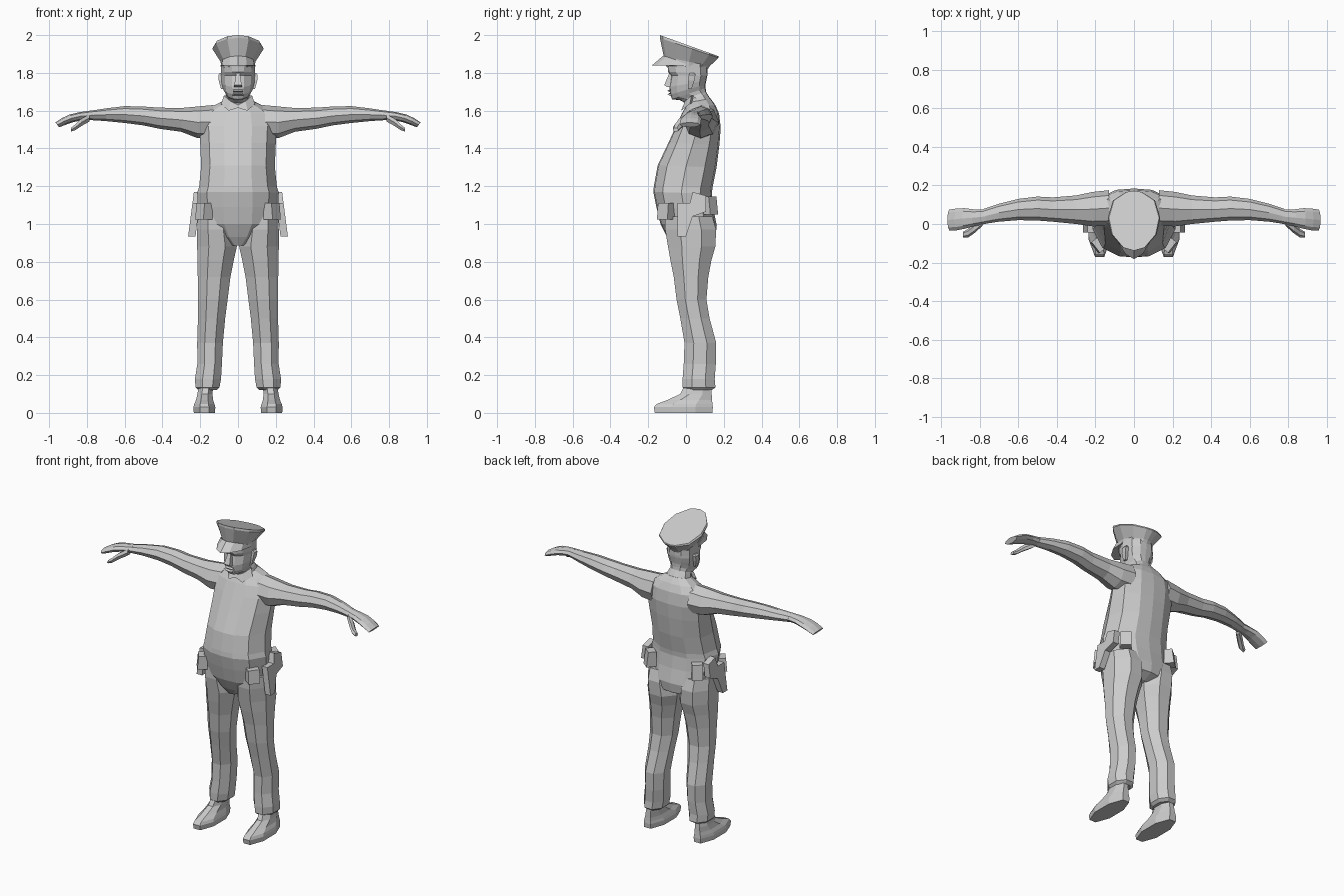
import bpy, bmesh, math

grey = bpy.data.materials.new("uniform grey")
grey.diffuse_color = (0.6, 0.6, 0.6, 1)


def finish(name, bm):
    bmesh.ops.recalc_face_normals(bm, faces=bm.faces)
    me = bpy.data.meshes.new(name)
    bm.to_mesh(me)
    bm.free()
    me.materials.append(grey)
    ob = bpy.data.objects.new(name, me)
    bpy.context.collection.objects.link(ob)


def loft(name, rings, sx=1):
    """Skin a list of closed rings and cap both ends."""
    bm = bmesh.new()
    vs = [[bm.verts.new((x * sx, y, z)) for x, y, z in r] for r in rings]
    n = len(vs[0])
    for a, b in zip(vs, vs[1:]):
        for i in range(n):
            j = (i + 1) % n
            bm.faces.new((a[i], a[j], b[j], b[i]))
    bm.faces.new(vs[0])
    bm.faces.new(vs[-1])
    finish(name, bm)


def pair(name, rings):
    loft("left_" + name, rings, 1)
    loft("right_" + name, rings, -1)


def section(zf, zb, w, yf, yb, shape):
    """Symmetric ring; shape = half outline as (width share, depth share)."""
    half = [(w * u, yf + (yb - yf) * v, zf + (zb - zf) * v) for u, v in shape]
    return half + [(-x, y, z) for x, y, z in reversed(half) if x > 1e-6]


def oval(z, x0, x1, y0, y1, n=8, dz=0):
    """Horizontal ring inside a box; dz raises the back."""
    r = []
    for i in range(n):
        a = 2 * math.pi * (i + 0.5) / n
        k = 1 / math.cos(math.pi / n)
        c, s = math.cos(a) * k, math.sin(a) * k
        r.append(((x0 + x1) / 2 + c * (x1 - x0) / 2, (y0 + y1) / 2 + s * (y1 - y0) / 2, z + dz * (s + 1) / 2))
    return r


def arm_ring(x, y0, y1, z0, z1, n=8, lean=0):
    """Upright ring across the arm."""
    return [(x + lean * s, (y0 + y1) / 2 + c * (y1 - y0) / 2, (z0 + z1) / 2 + s * (z1 - z0) / 2)
            for c, s in [(math.cos(2 * math.pi * i / n), math.sin(2 * math.pi * i / n)) for i in range(n)]]


def slab(x0, x1, y0, y1, z):
    return [(x0, y0, z), (x1, y0, z), (x1, y1, z), (x0, y1, z)]


# Torso with belly, hips and crotch
body = [(0, 0), (0.36, 0.02), (0.76, 0.16), (1, 0.48), (0.88, 0.8), (0.45, 0.97), (0, 1)]
loft("torso", [section(*r, body) for r in [
    (0.885, 0.90, 0.05, -0.07, 0.10), (0.93, 0.93, 0.13, -0.10, 0.155),
    (1.0, 0.99, 0.205, -0.135, 0.163), (1.09, 1.08, 0.212, -0.157, 0.145),
    (1.17, 1.16, 0.216, -0.173, 0.137), (1.20, 1.19, 0.206, -0.17, 0.14),
    (1.31, 1.30, 0.195, -0.15, 0.162), (1.43, 1.42, 0.20, -0.093, 0.177),
    (1.52, 1.51, 0.205, -0.052, 0.184), (1.585, 1.585, 0.19, -0.022, 0.175),
    (1.615, 1.63, 0.14, -0.005, 0.155), (1.64, 1.665, 0.075, 0.0, 0.13)]])

# Neck and head
skull = [(0, 0), (0.36, 0.03), (0.78, 0.2), (1, 0.5), (0.88, 0.82), (0.45, 0.98), (0, 1)]
loft("head", [section(*r, skull) for r in [
    (1.60, 1.63, 0.085, 0.0, 0.15), (1.64, 1.69, 0.068, -0.005, 0.112),
    (1.655, 1.70, 0.062, -0.03, 0.106), (1.66, 1.72, 0.066, -0.073, 0.104),
    (1.685, 1.74, 0.078, -0.084, 0.104), (1.725, 1.76, 0.086, -0.088, 0.108),
    (1.785, 1.785, 0.09, -0.078, 0.113), (1.805, 1.80, 0.09, -0.095, 0.114),
    (1.87, 1.85, 0.09, -0.10, 0.113)]])
loft("nose", [slab(-0.022, 0.022, -0.10, -0.07, 1.725), slab(-0.02, 0.02, -0.115, -0.07, 1.735),
              slab(-0.009, 0.009, -0.088, -0.07, 1.80)])
for name, z in (("upper_lip", 1.705), ("lower_lip", 1.687)):
    loft(name, [slab(-0.03, 0.03, -0.086, -0.06, z - 0.007), slab(-0.022, 0.022, -0.098, -0.06, z),
                slab(-0.028, 0.028, -0.088, -0.06, z + 0.006)])
pair("ear", [slab(0.075, 0.09, 0.01, 0.03, 1.715), slab(0.08, 0.102, 0.01, 0.045, 1.76),
             slab(0.08, 0.104, 0.015, 0.05, 1.79), slab(0.08, 0.095, 0.02, 0.045, 1.80)])

# Shirt collar flaps
pair("collar", [[(0.0, -0.02, 1.615), (0.05, -0.025, 1.60), (0.09, 0.02, 1.635), (0.07, 0.03, 1.64)],
                [(0.0, -0.005, 1.63), (0.04, -0.005, 1.65), (0.075, 0.03, 1.68), (0.06, 0.04, 1.68)]])

# Peaked cap: band, flared crown with sloping top, visor
cap = [(0, 0), (0.42, 0.05), (0.86, 0.27), (1, 0.55), (0.8, 0.84), (0.3, 0.98), (0, 1)]
loft("cap", [section(*r, cap) for r in [
    (1.835, 1.815, 0.088, -0.105, 0.112), (1.888, 1.835, 0.092, -0.118, 0.125),
    (1.985, 1.88, 0.136, -0.138, 0.172), (2.0, 1.888, 0.13, -0.138, 0.172)]])
brim = [(-0.094, 0.0, 1.835), (-0.085, -0.09, 1.84), (-0.045, -0.155, 1.84), (0, -0.182, 1.838),
        (0.045, -0.155, 1.84), (0.085, -0.09, 1.84), (0.094, 0.0, 1.835)]
loft("visor", [brim, [(x * 0.95, y * 0.66 - 0.002, z + 0.012 - 0.22 * y) for x, y, z in brim]])

# Arms and hands
pair("arm", [arm_ring(*r) for r in [
    (0.13, -0.01, 0.175, 1.45, 1.63), (0.215, -0.012, 0.166, 1.455, 1.622),
    (0.30, 0.0, 0.148, 1.488, 1.614), (0.42, 0.012, 0.138, 1.505, 1.616),
    (0.50, 0.018, 0.142, 1.522, 1.622), (0.60, 0.02, 0.13, 1.535, 1.624),
    (0.70, 0.012, 0.105, 1.545, 1.612), (0.78, 0.0, 0.078, 1.55, 1.60)]])
pair("hand", [arm_ring(*r, lean=0.01) for r in [
    (0.76, 0.003, 0.075, 1.552, 1.602), (0.83, -0.012, 0.076, 1.55, 1.592),
    (0.88, -0.025, 0.082, 1.54, 1.58), (0.92, -0.033, 0.08, 1.526, 1.562),
    (0.957, -0.033, 0.075, 1.512, 1.538)]])
pair("thumb", [arm_ring(*r, n=6) for r in [
    (0.785, -0.01, 0.03, 1.54, 1.585), (0.83, -0.05, 0.0, 1.515, 1.56),
    (0.86, -0.07, -0.025, 1.495, 1.53), (0.885, -0.07, -0.04, 1.487, 1.51)]])

# Trouser legs
pair("leg", [oval(*r) for r in [
    (0.12, 0.115, 0.21, 0.0, 0.135), (0.135, 0.098, 0.225, -0.018, 0.156),
    (0.18, 0.09, 0.228, -0.018, 0.152), (0.26, 0.085, 0.215, -0.012, 0.158),
    (0.37, 0.08, 0.216, -0.008, 0.16), (0.50, 0.068, 0.212, -0.03, 0.125),
    (0.60, 0.055, 0.212, -0.05, 0.108), (0.72, 0.04, 0.213, -0.065, 0.118),
    (0.81, 0.022, 0.215, -0.083, 0.135), (0.88, 0.006, 0.216, -0.095, 0.155),
    (0.97, 0.02, 0.216, -0.11, 0.16), (1.04, 0.03, 0.212, -0.11, 0.14)]])

# Shoes: flat soles, toe pointing forward, and ankle
pair("shoe", [oval(*r) for r in [
    (0.0, 0.122, 0.234, -0.165, 0.14), (0.03, 0.12, 0.236, -0.17, 0.142),
    (0.047, 0.125, 0.232, -0.155, 0.14), (0.068, 0.132, 0.222, -0.10, 0.138),
    (0.10, 0.135, 0.215, -0.03, 0.136), (0.16, 0.13, 0.205, 0.0, 0.13)]])

# Belt gear: holsters on the hips, pouches front and back
outline = [(-0.045, 0.935), (0.0, 0.935), (0.035, 1.04), (0.105, 1.065),
           (0.105, 1.15), (0.035, 1.17), (0.02, 1.11), (-0.045, 1.11)]
pair("holster", [[(x - 0.13 * (z - 0.935), y, z) for y, z in outline] for x in (0.225, 0.264)])


def pouch(name, cx, cy, angle, w, d, z0, z1, flare):
    ca, sa = math.cos(angle), math.sin(angle)
    rings = []
    for z, o in ((z0, flare), (z1, 0)):
        rings.append([(cx + ca * u - sa * v, cy + sa * u + ca * v, z)
                      for u, v in ((-w, -d - o), (w, -d - o), (w, d), (-w, d))])
    pair(name, rings)


pouch("front_pouch", 0.178, -0.105, math.radians(52), 0.035, 0.026, 1.025, 1.11, 0.008)
pouch("back_pouch", 0.165, 0.122, math.radians(140), 0.032, 0.024, 1.05, 1.145, 0.012)
